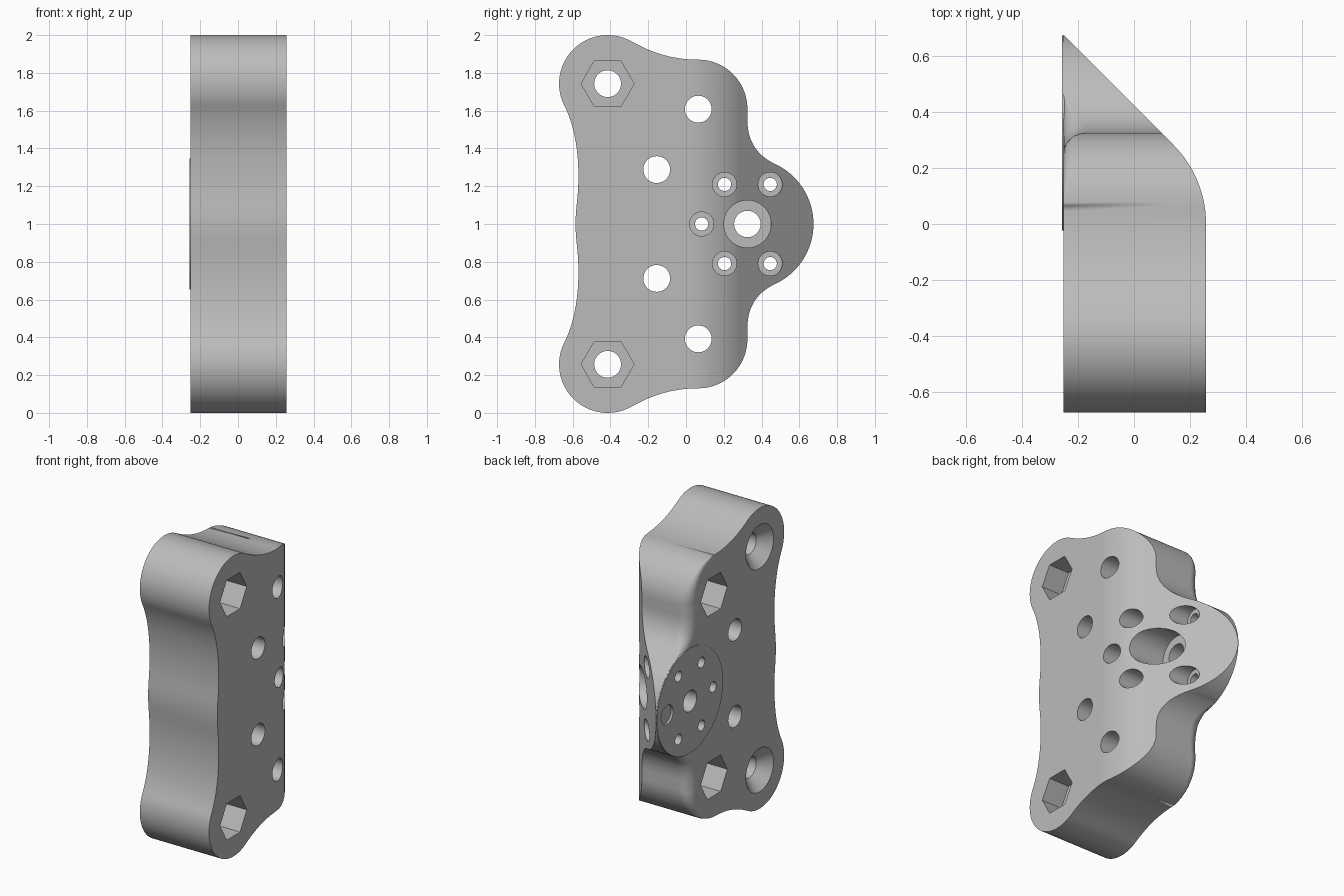
import bpy, bmesh, math
from mathutils import Vector

cube = bpy.data.objects.get("Cube")
if cube:
    bpy.data.objects.remove(cube, do_unlink=True)

XN, XP = -0.252, 0.257      # the two broad faces
ROUND = 0.08                # rounding on the shoulder edges beside the disc

grey = bpy.data.materials.new("grey_plastic")
grey.use_nodes = True
grey.diffuse_color = (0.5, 0.5, 0.5, 1)
grey.node_tree.nodes["Principled BSDF"].inputs["Base Color"].default_value = (0.5, 0.5, 0.5, 1)


def make_object(name, bm):
    bmesh.ops.recalc_face_normals(bm, faces=bm.faces[:])
    mesh = bpy.data.meshes.new(name)
    bm.to_mesh(mesh)
    bm.free()
    mesh.materials.append(grey)
    obj = bpy.data.objects.new(name, mesh)
    bpy.context.collection.objects.link(obj)
    return obj


def bridge(bm, rings):
    """Join rings of points into a closed solid."""
    rings = [[bm.verts.new(p) for p in ring] for ring in rings]
    n = len(rings[0])
    for a, b in zip(rings, rings[1:]):
        for i in range(n):
            j = (i + 1) % n
            bm.faces.new((a[i], a[j], b[j], b[i]))
    bm.faces.new(rings[0][::-1])
    bm.faces.new(rings[-1])


def turned(bm, y, z, profile, sides=48):
    """Solid turned about an axis along x; profile is (x, radius) pairs."""
    angles = [2 * math.pi * i / sides for i in range(sides)]
    bridge(bm, [[(x, y + r * math.cos(a), z + r * math.sin(a)) for a in angles]
                for x, r in profile])


def apply_boolean(target, tool, operation):
    mod = target.modifiers.new("cut", 'BOOLEAN')
    mod.operation, mod.solver, mod.object = operation, 'EXACT', tool
    bpy.context.view_layer.objects.active = target
    bpy.ops.object.modifier_apply(modifier=mod.name)
    bpy.data.objects.remove(tool, do_unlink=True)


def arc(cy, cz, r, a0, a1, w0=0.0, w1=0.0):
    n = max(4, round(abs(a1 - a0) / 4))
    out = []
    for i in range(n + 1):
        t = i / n
        a = math.radians(a0 + (a1 - a0) * t)
        out.append((cy + r * math.cos(a), cz + r * math.sin(a), w0 + (w1 - w0) * t))
    return out


def bezier(p0, p1, p2, p3, n=16, ramp=None):
    out = []
    for i in range(1, n):
        t = i / n
        s = 1 - t
        y, z = (s**3 * a + 3 * s * s * t * b + 3 * s * t * t * c + t**3 * d
                for a, b, c, d in zip(p0, p1, p2, p3))
        out.append((y, z, min(1.0, t / ramp) if ramp else 0.0))
    return out


# Upper half of the outline in (y, z, edge rounding)
half = arc(0.325, 1, 0.35, 0, 65)
half += bezier(half[-1][:2], (0.385, 1.358), (0.325, 1.43), (0.325, 1.55), ramp=0.6)
shoulder = arc(0.065, 1.61, 0.26, 0, 90, 1, 0)
half += [(0.325, 1.55, 1.0)] + shoulder
corner = arc(-0.415, 1.743, 0.257, 60, 207)
half += bezier((0.065, 1.87), (-0.09, 1.87), (-0.2, 1.918), corner[0][:2])
half += corner
half += bezier(corner[-1][:2], (-0.577, 1.494), (-0.567, 1.33), (-0.57, 1.22))
half += [(-0.57, 1.22, 0.0)]
half += bezier((-0.57, 1.22), (-0.572, 1.13), (-0.585, 1.08), (-0.585, 1.0), n=8)
half += [(-0.585, 1.0, 0.0)]
outline = half + [(y, 2 - z, w) for y, z, w in half[-2:0:-1]]

# Slab with rounded shoulder edges on the -x face
normals = []
for i in range(len(outline)):
    a, b = outline[i - 1], outline[(i + 1) % len(outline)]
    normals.append(Vector((b[1] - a[1], a[0] - b[0])).normalized())
rings = [[(XP, y, z) for y, z, w in outline]]
for k in range(7):
    a = math.radians(15 * k)
    ring = []
    for (y, z, w), n in zip(outline, normals):
        inset = ROUND * w * (1 - math.cos(a))
        ring.append((XN + ROUND * w * (1 - math.sin(a)), y - n.x * inset, z - n.y * inset))
    rings.append(ring)
bm = bmesh.new()
bridge(bm, rings)
bmesh.ops.remove_doubles(bm, verts=bm.verts[:], dist=1e-5)
body = make_object("bracket_body", bm)

# Thin raised mounting disc
bm = bmesh.new()
turned(bm, 0.325, 1, [(-0.257, 0.348), (-0.22, 0.348)], 96)
apply_boolean(body, make_object("mounting_disc", bm), 'UNION')

# Plan shape: flat +x face, curved into a 45 degree slope at the back
plan = [(-0.4, -1), (XP, -1)]
plan += [(XP - 0.4 + 0.4 * math.cos(math.radians(a)), 0.4 * math.sin(math.radians(a)))
         for a in range(0, 46, 3)]
plan += [(-0.4, 0.8227)]
bm = bmesh.new()
bridge(bm, [[(x, y, z) for x, y in plan] for z in (-0.5, 2.5)])
apply_boolean(body, make_object("plan_shape", bm), 'INTERSECT')

# Round bores
bores = bmesh.new()
hexes = bmesh.new()
turned(bores, 0.325, 1, [(-1, 0.07), (-0.06, 0.07), (-0.06, 0.125), (1, 0.125)])
for a in (60, 120, 180, 240, 300):
    y = 0.325 + 0.242 * math.cos(math.radians(a))
    z = 1 + 0.242 * math.sin(math.radians(a))
    turned(bores, y, z, [(-1, 0.035), (-0.1, 0.035), (-0.1, 0.064), (1, 0.064)], 32)
turned(bores, 0.565, 1, [(-1, 0.063), (-0.242, 0.063)], 32)
for s in (1, -1):
    turned(bores, -0.155, 1 + s * 0.288, [(-1, 0.071), (1, 0.071)])
    turned(bores, 0.065, 1 + s * 0.608, [(-1, 0.071), (1, 0.071)])
    turned(bores, -0.415, 1 + s * 0.743,
           [(-1, 0.145), (XN, 0.145), (XN + 0.075, 0.071), (1, 0.071)])
    # Hexagonal nut pockets
    turned(hexes, -0.415, 1 + s * 0.743, [(XP - 0.15, 0.14), (1, 0.14)], 6)
    turned(hexes, 0.065, 1 + s * 0.608, [(-1, 0.14), (XN + 0.15, 0.14)], 6)
apply_boolean(body, make_object("bore_cutter", bores), 'DIFFERENCE')
apply_boolean(body, make_object("nut_pocket_cutter", hexes), 'DIFFERENCE')

# Smooth shading with crisp edges
bpy.ops.object.select_all(action='DESELECT')
body.select_set(True)
bpy.context.view_layer.objects.active = body
bpy.ops.object.shade_smooth_by_angle(angle=math.radians(30))
weighted = body.modifiers.new("even_shading", 'WEIGHTED_NORMAL')
weighted.keep_sharp = True
